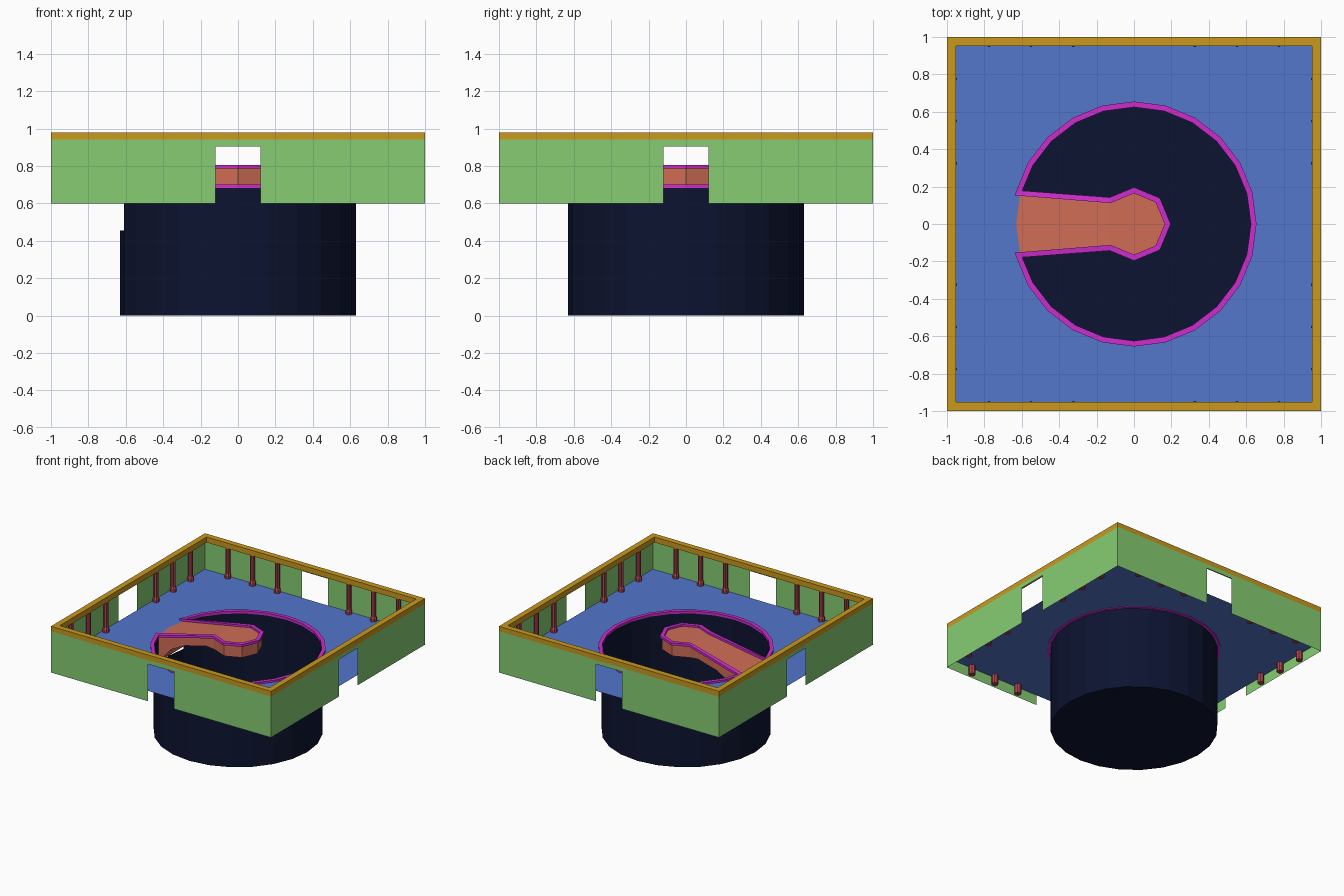
import bpy, bmesh
from math import cos, sin, pi
from mathutils import Vector

if "Cube" in bpy.data.objects:
    bpy.data.objects.remove(bpy.data.objects["Cube"])


def mat(name, rgb):
    m = bpy.data.materials.new(name)
    m.diffuse_color = [(c / 255) ** 2.2 for c in rgb] + [1]
    m.use_nodes = True
    m.node_tree.nodes["Principled BSDF"].inputs["Base Color"].default_value = m.diffuse_color
    return m


GREEN = mat("wall_green", (133, 203, 113))
GOLD = mat("rim_gold", (200, 152, 36))
BLUE = mat("floor_blue", (84, 118, 202))
NAVY = mat("pit_navy", (20, 26, 52))
ORANGE = mat("bridge_orange", (205, 108, 86))
MAGENTA = mat("edging_magenta", (204, 48, 204))
RED = mat("pillar_red", (170, 68, 80))


def make(name, verts, faces, material, fix=True):
    me = bpy.data.meshes.new(name)
    me.from_pydata(verts, [], faces)
    if fix:
        bm = bmesh.new()
        bm.from_mesh(me)
        bmesh.ops.remove_doubles(bm, verts=bm.verts, dist=1e-4)
        bmesh.ops.recalc_face_normals(bm, faces=bm.faces)
        bm.to_mesh(me)
        bm.free()
    me.materials.append(material)
    ob = bpy.data.objects.new(name, me)
    bpy.context.collection.objects.link(ob)
    return ob


def bridge_loops(loops, closed_section=True):
    """Flat vertex list and quads joining equal-length closed loops."""
    n, k = len(loops[0]), len(loops)
    verts = [p for lp in loops for p in lp]
    faces = []
    for a in range(k if closed_section else k - 1):
        b = (a + 1) % k
        for i in range(n):
            j = (i + 1) % n
            faces.append((a * n + i, a * n + j, b * n + j, b * n + i))
    return verts, faces


def circle(r, z, n=24):
    return [(r * cos(2 * pi * i / n), r * sin(2 * pi * i / n), z) for i in range(n)]


def square(h, z):
    return [(-h, -h, z), (h, -h, z), (h, h, z), (-h, h, z)]


R, FLOOR, DECK = 0.63, 0.685, 0.79

# Floor: square sheet with a 24-sided hole
outer = []
for x, y, z in circle(1, FLOOR):
    s = 1 / max(abs(x), abs(y))
    outer.append((x * s, y * s, z))
make("floor", *bridge_loops([outer, circle(R, FLOOR)], False), BLUE)

# Walls: thin sheets, each with a doorway in the middle
for k, side in enumerate(("front", "right", "back", "left")):
    v, f = [], []
    for a, b, lo, hi in ((-1, -.12, .6, .94), (.12, 1, .6, .94), (-.12, .12, .905, .94)):
        n = len(v)
        v += [(a, -1, lo), (b, -1, lo), (b, -1, hi), (a, -1, hi)]
        f.append((n, n + 1, n + 2, n + 3))
    wall = make(side + "_wall", v, f, GREEN, fix=False)
    wall.rotation_euler.z = k * pi / 2

    # Six round pillars along the inside of each wall
    loops, v, f = [], [], []
    for x in (-.775, -.55, -.325, .325, .55, .775):
        rings = []
        for r, z in ((.026, .61), (.026, .71), (.019, .725), (.019, .94)):
            rings.append([(x + px, -.974 + py, pz) for px, py, pz in circle(r, z, 8)])
        pv, pf = bridge_loops(rings, False)
        pf += [tuple(range(8))[::-1], tuple(range(24, 32))]
        o = len(v)
        v += pv
        f += [tuple(i + o for i in q) for q in pf]
    pillars = make(side + "_pillars", v, f, RED)
    pillars.rotation_euler.z = k * pi / 2

# Rim on top of the walls
make("top_rim", *bridge_loops([square(1, .935), square(1, .98),
                               square(.953, .98), square(.953, .935)]), GOLD)

# Pit: open drum, with two panels cut away above the root of the bridge
NOTCH = .455
v, f = bridge_loops([circle(R, 0), circle(R, NOTCH), circle(R, FLOOR)], False)
f = [q for i, q in enumerate(f) if i not in (24 + 11, 24 + 12)]
f.append(tuple(range(24))[::-1])
pit = make("pit", v, f, NAVY)

# Bridge: ramp with an arched underside, leading to an octagonal platform
root_x, root_y = R * cos(pi / 12), R * sin(pi / 12)
d = .18 * cos(pi / 4)
stations = []
for x, zb in ((-root_x, .475), (-.5, .60), (-.38, .66), (-.2, .70), (-d, .69)):
    t = (x + root_x) / (root_x - d)
    stations.append((x, root_y + (d - root_y) * t, FLOOR + (DECK - FLOOR) * t, zb))
v, f = [(-R, 0, FLOOR), (-R, 0, NOTCH)], []
for x, y, zt, zb in stations:
    v += [(x, y, zt), (x, -y, zt), (x, -y, zb), (x, y, zb)]
for s in range(len(stations) - 1):
    a, b = 2 + s * 4, 6 + s * 4
    f += [(a + i, a + (i + 1) % 4, b + (i + 1) % 4, b + i) for i in range(4)]
f += [(0, 2, 3), (1, 4, 5)]
o = len(v)
angles = [-3, -2, -1, 0, 1, 2, 3]
for z in (DECK, .69):
    v += [(.18 * cos(a * pi / 4), .18 * sin(a * pi / 4), z) for a in angles]
f += [(o + i, o + i + 1, o + i + 8, o + i + 7) for i in range(6)]
f += [tuple(range(o, o + 7)), tuple(range(o + 7, o + 14))[::-1]]
make("bridge", v, f, ORANGE)

# Edging: one closed band around the pit and along the bridge
path = [(.64 * cos(i * pi / 12), .64 * sin(i * pi / 12), .69) for i in range(-11, 12)]
path += [(.18 * cos(a * pi / 4), .18 * sin(a * pi / 4), .795) for a in angles[::-1]]
pts = [Vector(p) for p in path]
inner, outer = [], []
for i, p in enumerate(pts):
    e1 = (p - pts[i - 1]).to_2d().normalized()
    e2 = (pts[(i + 1) % len(pts)] - p).to_2d().normalized()
    n1, n2 = Vector((-e1.y, e1.x)), Vector((-e2.y, e2.x))
    m = (n1 + n2).normalized()
    off = (m * min(.015 / max(m.dot(n1), .1), .024)).to_3d()
    inner.append(p + off)
    outer.append(p - off)
up = Vector((0, 0, .01))
make("edging", *bridge_loops([[p - up for p in outer], [p + up for p in outer],
                              [p + up for p in inner], [p - up for p in inner]]), MAGENTA)
